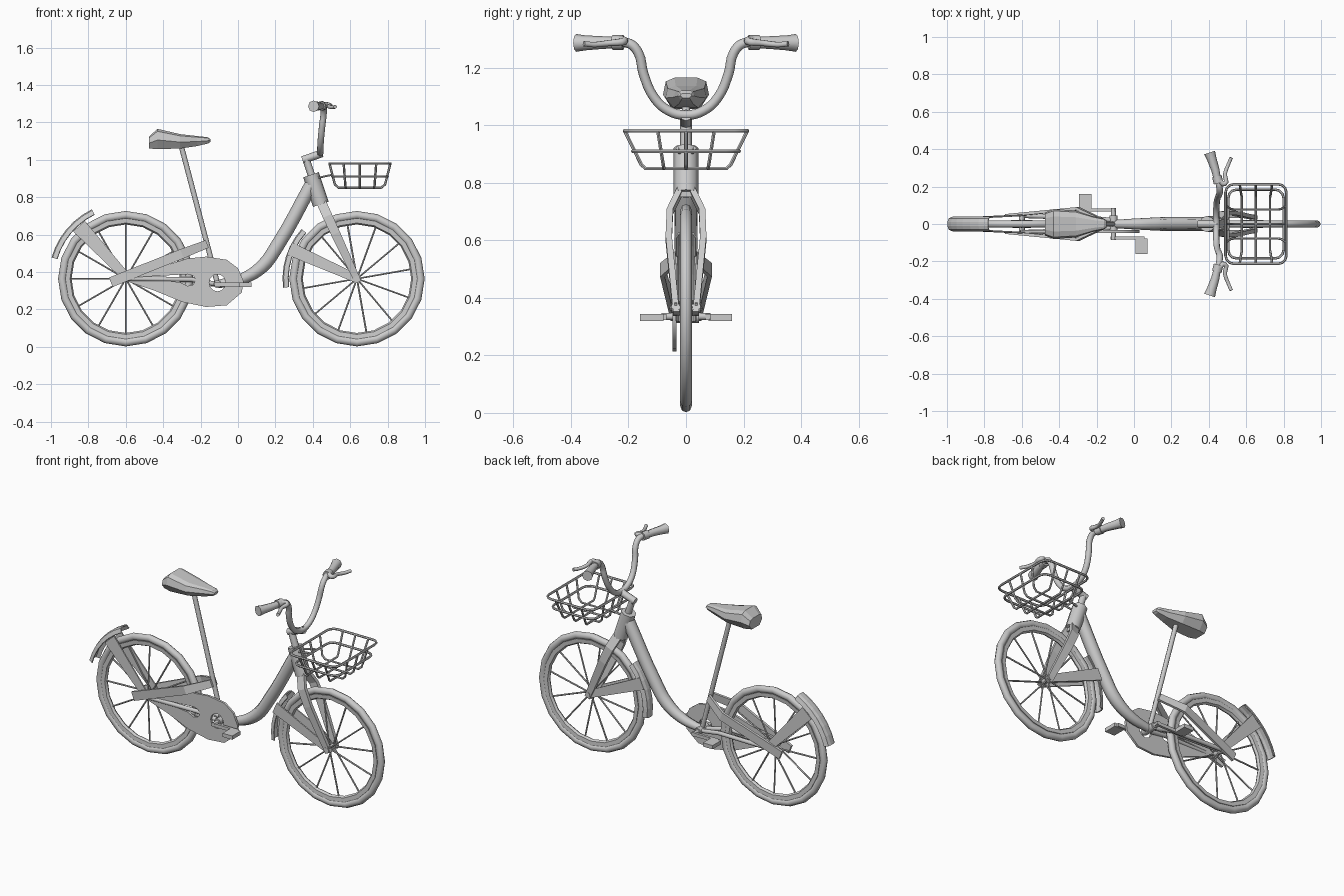
import bpy, math
from mathutils import Vector

if "Cube" in bpy.data.objects:
    bpy.data.objects.remove(bpy.data.objects["Cube"])

V = Vector


def mesh(name, verts, faces, smooth=False):
    me = bpy.data.meshes.new(name)
    me.from_pydata(verts, [], faces)
    ob = bpy.data.objects.new(name, me)
    bpy.context.collection.objects.link(ob)
    bpy.ops.object.select_all(action='DESELECT')
    ob.select_set(True)
    bpy.context.view_layer.objects.active = ob
    bpy.ops.object.mode_set(mode='EDIT')
    bpy.ops.mesh.select_all(action='SELECT')
    bpy.ops.mesh.normals_make_consistent(inside=False)
    bpy.ops.object.mode_set(mode='OBJECT')
    if smooth:
        bpy.ops.object.shade_smooth_by_angle(angle=math.radians(50))
    return ob


def loft(name, rings, loop=False, smooth=False):
    """Skin a row of closed rings; cap both ends unless looped."""
    n, m = len(rings[0]), len(rings)
    faces = []
    for i in range(m if loop else m - 1):
        a, b = i * n, ((i + 1) % m) * n
        faces += [(a + j, a + (j + 1) % n, b + (j + 1) % n, b + j) for j in range(n)]
    if not loop:
        faces += [tuple(range(n)), tuple(range((m - 1) * n, m * n))]
    return mesh(name, [p for r in rings for p in r], faces, smooth)


def sweep(name, profile, cx, cz, a0, a1, n, smooth=False):
    """Turn an (radius, y) profile about a wheel axle between two angles."""
    full = abs(a1 - a0) >= 360
    rings = []
    for i in range(n if full else n + 1):
        a = math.radians(a0 + (a1 - a0) * i / n)
        rings.append([(cx + r * math.cos(a), y, cz + r * math.sin(a)) for r, y in profile])
    return loft(name, rings, full, smooth)


def curve_to_mesh(name, cu):
    ob = bpy.data.objects.new(name, cu)
    bpy.context.collection.objects.link(ob)
    bpy.ops.object.select_all(action='DESELECT')
    ob.select_set(True)
    bpy.context.view_layer.objects.active = ob
    bpy.ops.object.convert(target='MESH')
    return bpy.context.view_layer.objects.active


def tube(name, paths, radii, soft=False, cyclic=False, res=2):
    """Round bars along one or more paths; radii is a number or one per point."""
    cu = bpy.data.curves.new(name, 'CURVE')
    cu.dimensions = '3D'
    cu.bevel_depth, cu.bevel_resolution = 1.0, res
    cu.resolution_u, cu.use_fill_caps = 4, True
    for path in paths:
        sp = cu.splines.new('BEZIER' if soft else 'POLY')
        pts = sp.bezier_points if soft else sp.points
        pts.add(len(path) - 1)
        for i, p in enumerate(path):
            pts[i].co = p if soft else (*p, 1)
            pts[i].radius = radii[i] if isinstance(radii, (list, tuple)) else radii
            if soft:
                pts[i].handle_left_type = pts[i].handle_right_type = 'AUTO'
        sp.use_cyclic_u = cyclic
    ob = curve_to_mesh(name, cu)
    bpy.ops.object.shade_smooth_by_angle(angle=math.radians(50))
    return ob


def blades(name, pts, t):
    """Pair of flat bars; each point is x, y, z, half width. Thickness t lies in y."""
    d = V((pts[-1][0] - pts[0][0], 0, pts[-1][2] - pts[0][2])).normalized()
    w = V((-d.z, 0, d.x))
    for s, side in ((1, "left"), (-1, "right")):
        rings = []
        for x, y, z, h in pts:
            c, k = V((x, s * y, z)), V((0, t, 0))
            rings.append([c + w * h + k, c - w * h + k, c - w * h - k, c + w * h - k])
        loft(f"{name}_{side}", rings)


def box(name, lo, hi):
    loft(name, [[(x, lo[1], lo[2]), (x, hi[1], lo[2]), (x, hi[1], hi[2]), (x, lo[1], hi[2])]
                for x in (lo[0], hi[0])])


# wheels
RX, FX, AZ = -0.60, 0.636, 0.364
for nm, cx, off in (("rear", RX, 0), ("front", FX, 10)):
    tire = [(0.34 + 0.022 * math.cos(k * math.pi / 4), 0.02 * math.sin(k * math.pi / 4)) for k in range(8)]
    sweep(nm + "_tire", tire, cx, AZ, 0, 360, 20, True)
    sweep(nm + "_rim", [(0.323, 0.016), (0.323, -0.016), (0.298, -0.014), (0.290, 0), (0.298, 0.014)],
          cx, AZ, 0, 360, 20, True)
    spokes = []
    for k in range(12):
        a = math.radians(30 * k + off)
        c, s, y = math.cos(a), math.sin(a), 0.018 * (-1) ** k
        spokes.append([(cx + 0.01 * c, y, AZ + 0.01 * s), (cx + 0.3 * c, 0, AZ + 0.3 * s)])
    tube(nm + "_spokes", spokes, 0.005, res=1)
    tube(nm + "_hub", [[(cx, -0.05, AZ), (cx, 0.05, AZ)]], 0.016)

# fenders and their stays
fender = [(0.383, 0.04), (0.407, 0.03), (0.413, 0.012), (0.413, -0.012), (0.407, -0.03), (0.383, -0.04),
          (0.38, -0.036), (0.401, -0.027), (0.406, -0.01), (0.406, 0.01), (0.401, 0.027), (0.38, 0.036)]
sweep("rear_fender", fender, RX, AZ, 116, 164, 6)
sweep("front_fender", [(r - 0.015, y * 0.9) for r, y in fender], FX, AZ, 138, 187, 6)
blades("rear_fender_stay", [(-0.85, 0.034, 0.645, 0.042), (-0.59, 0.047, 0.365, 0.022)], 0.004)
blades("front_fender_stay", [(0.275, 0.034, 0.525, 0.036), (0.645, 0.036, 0.36, 0.022)], 0.004)

# frame
tube("main_tube", [[(0.40, 0, 0.88), (0.21, 0, 0.54), (0.13, 0, 0.43), (0.02, 0, 0.362), (-0.11, 0, 0.335)]],
     [0.037, 0.037, 0.036, 0.03, 0.022], soft=True)
tube("head_tube", [[(0.39, 0, 0.92), (0.443, 0, 0.762)]], 0.044)
tube("seat_post", [[(-0.305, 0, 1.08), (-0.105, 0, 0.32)]], 0.014)
tube("bottom_bracket", [[(-0.11, -0.045, 0.335), (-0.11, 0.045, 0.335)]], 0.022)
blades("rear_stay", [(-0.165, 0.018, 0.55, 0.022), (-0.30, 0.082, 0.497, 0.026),
                     (-0.68, 0.045, 0.345, 0.027)], 0.008)
tube("chain_stays", [[(-0.12, s * 0.02, 0.335), (-0.25, s * 0.033, 0.36), (RX, s * 0.045, AZ)] for s in (1, -1)], 0.013)
blades("fork", [(0.44, 0.014, 0.785, 0.026), (0.478, 0.056, 0.70, 0.026),
                (0.522, 0.06, 0.605, 0.025), (0.643, 0.034, 0.345, 0.018)], 0.011)
box("fork_crown", (0.43, -0.022, 0.75), (0.465, 0.022, 0.78))

# chain guard with two openings
cu = bpy.data.curves.new("chain_guard", 'CURVE')
cu.dimensions, cu.fill_mode, cu.extrude = '2D', 'BOTH', 0.007
outline = [(-0.61, 0.385), (-0.42, 0.425), (-0.27, 0.472), (-0.17, 0.482), (-0.06, 0.465), (0.0, 0.42), (0.03, 0.35),
           (0.02, 0.29), (-0.06, 0.222), (-0.17, 0.213), (-0.30, 0.24), (-0.45, 0.302), (-0.61, 0.355)]
slot = [(-0.55, 0.372), (-0.27, 0.388), (-0.24, 0.38), (-0.225, 0.357), (-0.24, 0.332), (-0.27, 0.325), (-0.31, 0.345)]
ring = [(-0.11 + 0.044 * math.cos(k * math.pi / 6), 0.342 + 0.046 * math.sin(k * math.pi / 6)) for k in range(12)]
for loop in (outline, slot, ring):
    sp = cu.splines.new('POLY')
    sp.points.add(len(loop) - 1)
    for p, (x, z) in zip(sp.points, loop):
        p.co = (x, z, 0, 1)
    sp.use_cyclic_u = True
guard = curve_to_mesh("chain_guard", cu)
guard.rotation_euler = (math.pi / 2, 0, 0)
guard.location.y = -0.04

# cranks and pedals
tube("crank_axle", [[(-0.11, -0.085, 0.335), (-0.11, 0.085, 0.335)]], 0.013)
for s, side in ((1, "left"), (-1, "right")):
    x0, x1 = sorted((-0.11 + s * 0.015, -0.11 - s * 0.165))
    y0, y1 = sorted((s * 0.068, s * 0.084))
    box("crank_" + side, (x0, y0, 0.323), (x1, y1, 0.343))
    px = -0.11 - s * 0.15
    y0, y1 = sorted((s * 0.078, s * 0.16))
    box("pedal_" + side, (px - 0.033, y0, 0.32), (px + 0.033, y1, 0.343))

# saddle
rings = []
for x, top, w, bot in ((-0.475, 1.125, 0.062, 1.06), (-0.43, 1.165, 0.08, 1.057), (-0.31, 1.137, 0.072, 1.06),
                       (-0.22, 1.127, 0.042, 1.073), (-0.16, 1.12, 0.028, 1.087), (-0.148, 1.11, 0.02, 1.095)):
    lip, mid = top - 0.12 * (top - bot), top - 0.55 * (top - bot)
    side = [(0.5, top), (0.88, lip), (1, mid), (0.6, bot)]
    rings.append([(x, w * k, z) for k, z in side] + [(x, -w * k, z) for k, z in reversed(side)])
loft("saddle", rings)

# stem and handlebar
tube("stem_post", [[(0.395, 0, 0.91), (0.365, 0, 1.0)]], 0.02)
tube("stem", [[(0.345, 0, 0.998), (0.45, 0, 1.035)]], 0.021)
half = [(0.44, 0.06, 1.05), (0.442, 0.11, 1.095), (0.45, 0.148, 1.18), (0.458, 0.165, 1.25),
        (0.457, 0.195, 1.283), (0.445, 0.25, 1.287), (0.42, 0.33, 1.286)]
bar = [(x, -y, z) for x, y, z in reversed(half)] + [(0.44, 0, 1.035)] + half
tube("handlebar", [bar], 0.017, soft=True)
for s, side in ((1, "left"), (-1, "right")):
    tube("grip_" + side, [[(0.443, s * 0.25, 1.287), (0.435, s * 0.29, 1.287), (0.415, s * 0.35, 1.286),
                           (0.404, s * 0.382, 1.286)]], [0.02, 0.022, 0.026, 0.031])
    tube("brake_clamp_" + side, [[(0.452, s * 0.218, 1.288), (0.443, s * 0.255, 1.288)]], 0.026)
    tube("brake_lever_" + side, [[(0.45, s * 0.24, 1.297), (0.485, s * 0.215, 1.292), (0.487, s * 0.27, 1.285),
                                  (0.505, s * 0.32, 1.28), (0.52, s * 0.355, 1.283)]],
         [0.014, 0.014, 0.011, 0.010, 0.010], soft=True)

# wire basket: two hoops, crossing wires and a bracket
BX = 0.652
levels = [(0.163, 0.213, 0.98), (0.148, 0.184, 0.91)]
hoops = []
for hx, hy, z in levels:
    r, pts = 0.045, []
    for q, (sx, sy) in enumerate(((1, 1), (-1, 1), (-1, -1), (1, -1))):
        for k in range(4):
            a = math.radians(90 * q + 30 * k)
            pts.append((BX + sx * (hx - r) + r * math.cos(a), sy * (hy - r) + r * math.sin(a), z))
    hoops.append(pts)
tube("basket_hoops", hoops, 0.007, cyclic=True, res=1)
tx, ty, tz = levels[0]
wires = []
side = [(1, 0, tz), (0.84, 0.13, 0.867), (0.7, 0.22, 0.851)]
for k in (-1, 0, 1):
    ex = [(BX - tx, k * 0.098, tz), (BX - tx + 0.029, k * 0.08, 0.868), (BX - tx + 0.05, k * 0.077, 0.85)]
    wires.append(ex + [(2 * BX - x, y, z) for x, y, z in reversed(ex)])
    ey = [(BX + k * 0.087, -ty, tz), (BX + k * 0.078, -ty + 0.058, 0.862), (BX + k * 0.075, -ty + 0.072, 0.85)]
    wires.append(ey + [(x, -y, z) for x, y, z in reversed(ey)])
tube("basket_wires", wires, 0.0065, res=1)
tube("basket_bracket", [[(0.41, s * 0.02, 0.9), (0.505, s * 0.03, 0.92)] for s in (1, -1)], 0.006, res=1)
